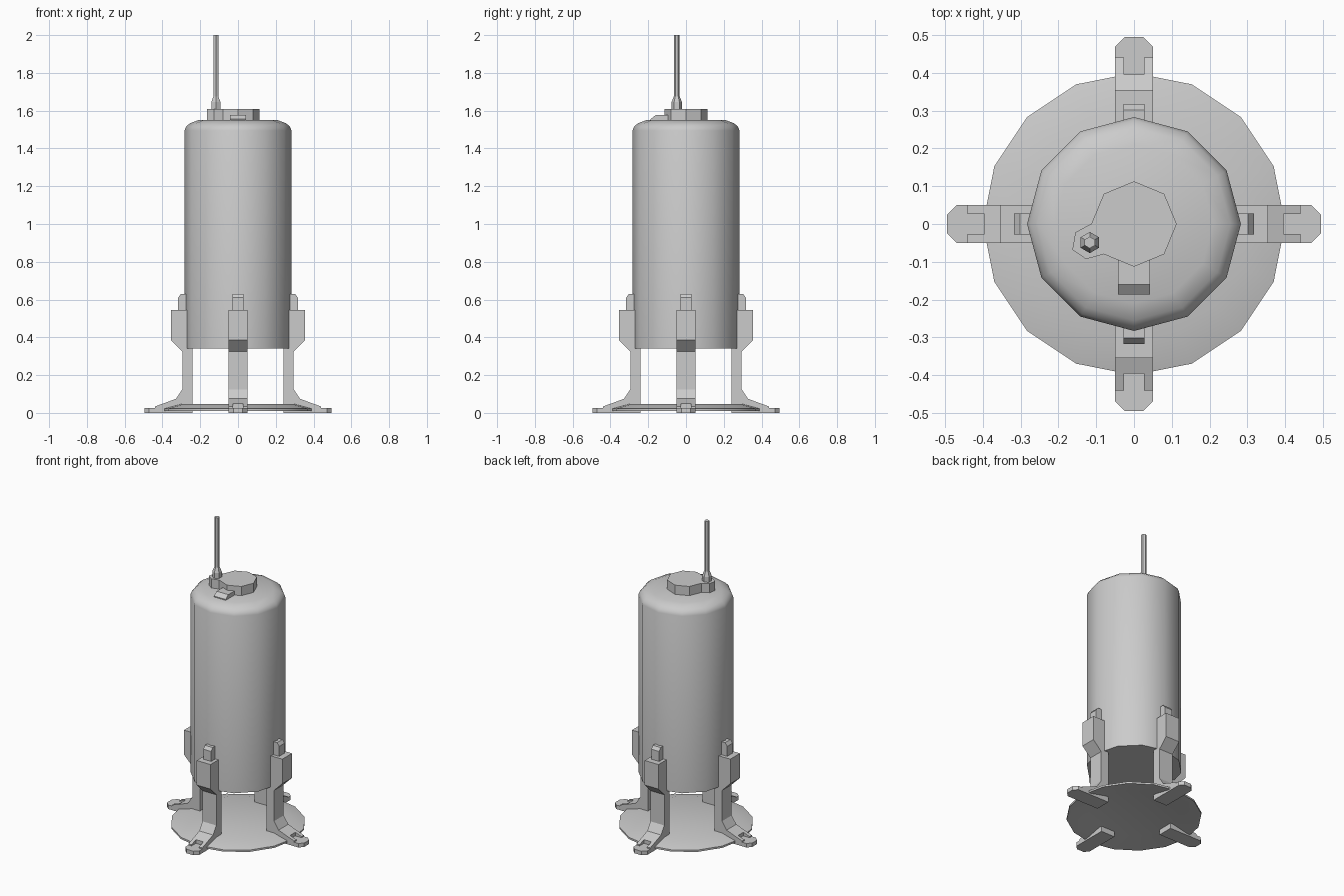
import bpy, bmesh, math
from mathutils import Vector

cube = bpy.data.objects.get("Cube")
if cube:
    bpy.data.objects.remove(cube, do_unlink=True)

grey = bpy.data.materials.new("plain grey")
grey.use_nodes = True
grey.diffuse_color = (0.6, 0.6, 0.6, 1)
grey.node_tree.nodes["Principled BSDF"].inputs["Base Color"].default_value = grey.diffuse_color


def finish(name, bm, smooth=0):
    """Turn a bmesh into a grey object, optionally smooth below an angle."""
    bmesh.ops.recalc_face_normals(bm, faces=bm.faces)
    mesh = bpy.data.meshes.new(name)
    bm.to_mesh(mesh)
    bm.free()
    mesh.materials.append(grey)
    obj = bpy.data.objects.new(name, mesh)
    bpy.context.collection.objects.link(obj)
    if smooth:
        bpy.ops.object.select_all(action="DESELECT")
        obj.select_set(True)
        bpy.context.view_layer.objects.active = obj
        bpy.ops.object.shade_smooth_by_angle(angle=math.radians(smooth))
    return obj


def lathe(name, profile, sides, centre=(0, 0), phase=0, smooth=0):
    """Stack rings of (radius, z) and cap both ends."""
    bm = bmesh.new()
    rings = []
    for r, z in profile:
        angles = [phase + math.tau * i / sides for i in range(sides)]
        rings.append([bm.verts.new((centre[0] + r * math.cos(a),
                                    centre[1] + r * math.sin(a), z)) for a in angles])
    for low, high in zip(rings, rings[1:]):
        for i in range(sides):
            j = (i + 1) % sides
            bm.faces.new((low[i], low[j], high[j], high[i]))
    bm.faces.new(rings[0])
    bm.faces.new(rings[-1])
    return finish(name, bm, smooth)


def extrude(bm, points, offset):
    """Add a solid made by pushing an outline along an offset."""
    face = bm.faces.new([bm.verts.new(p) for p in points])
    out = bmesh.ops.extrude_face_region(bm, geom=[face], use_keep_orig=True)
    moved = [v for v in out["geom"] if isinstance(v, bmesh.types.BMVert)]
    bmesh.ops.translate(bm, verts=moved, vec=Vector(offset))


def side_prism(bm, profile, start, end):
    """Extrude an (x, z) profile across y."""
    extrude(bm, [(x, start, z) for x, z in profile], (0, end - start, 0))


# Tank with rounded shoulder
lathe("tank", [(0.283, 0.34), (0.283, 1.495), (0.275, 1.515), (0.255, 1.533),
               (0.21, 1.55)], 12, smooth=35)

# Thin dished base plate, hollow underneath
lathe("base_plate", [(0.27, 0.035), (0.385, 0.01), (0.4, 0.01), (0.4, 0.022),
                     (0.305, 0.048)], 16, smooth=25)

# Lid, side boss and front catch
lathe("lid", [(0.113, 1.54), (0.113, 1.61)], 8)
boss = bmesh.new()
outline = [(-0.04, -0.04), (-0.105, 0.005), (-0.155, -0.022), (-0.163, -0.068),
           (-0.127, -0.093), (-0.08, -0.08)]
extrude(boss, [(x, y, 1.54) for x, y in outline], (0, 0, 0.0695))
finish("antenna_boss", boss)
catch = bmesh.new()
extrude(catch, [(-0.042, y, z) for y, z in
                [(-0.09, 1.54), (-0.187, 1.54), (-0.187, 1.556), (-0.16, 1.577), (-0.09, 1.577)]],
        (0.084, 0, 0))
finish("lid_catch", catch)

# Antenna with hexagonal socket
lathe("antenna", [(0.028, 1.605), (0.028, 1.645), (0.0155, 1.675), (0.0155, 2.0)], 6,
      centre=(-0.117, -0.049), phase=math.pi / 6)

# Leg: upright, grip tab, notched foot
leg = bmesh.new()
side_prism(leg, [(0.24, 0), (0.395, 0), (0.395, 0.05), (0.328, 0.075), (0.295, 0.125),
                 (0.295, 0.325), (0.355, 0.385), (0.355, 0.545), (0.27, 0.545),
                 (0.27, 0.35), (0.24, 0.35)], -0.05, 0.05)
side_prism(leg, [(0.27, 0.54), (0.317, 0.54), (0.317, 0.61), (0.302, 0.63), (0.27, 0.63)],
           -0.028, 0.028)
extrude(leg, [(x, y, 0) for x, y in [(0.395, -0.05), (0.47, -0.05), (0.495, -0.025),
                                     (0.495, 0.025), (0.47, 0.05), (0.395, 0.05)]],
        (0, 0, 0.026))
for start, end in ((-0.05, -0.027), (0.027, 0.05)):
    side_prism(leg, [(0.395, 0.02), (0.44, 0.02), (0.44, 0.034), (0.395, 0.05)], start, end)
first = finish("left_leg", leg)

# Same leg at the other three quarters
for i, name in enumerate(("back_leg", "right_leg", "front_leg"), 1):
    copy = bpy.data.objects.new(name, first.data)
    copy.rotation_euler.z = i * math.pi / 2
    bpy.context.collection.objects.link(copy)
